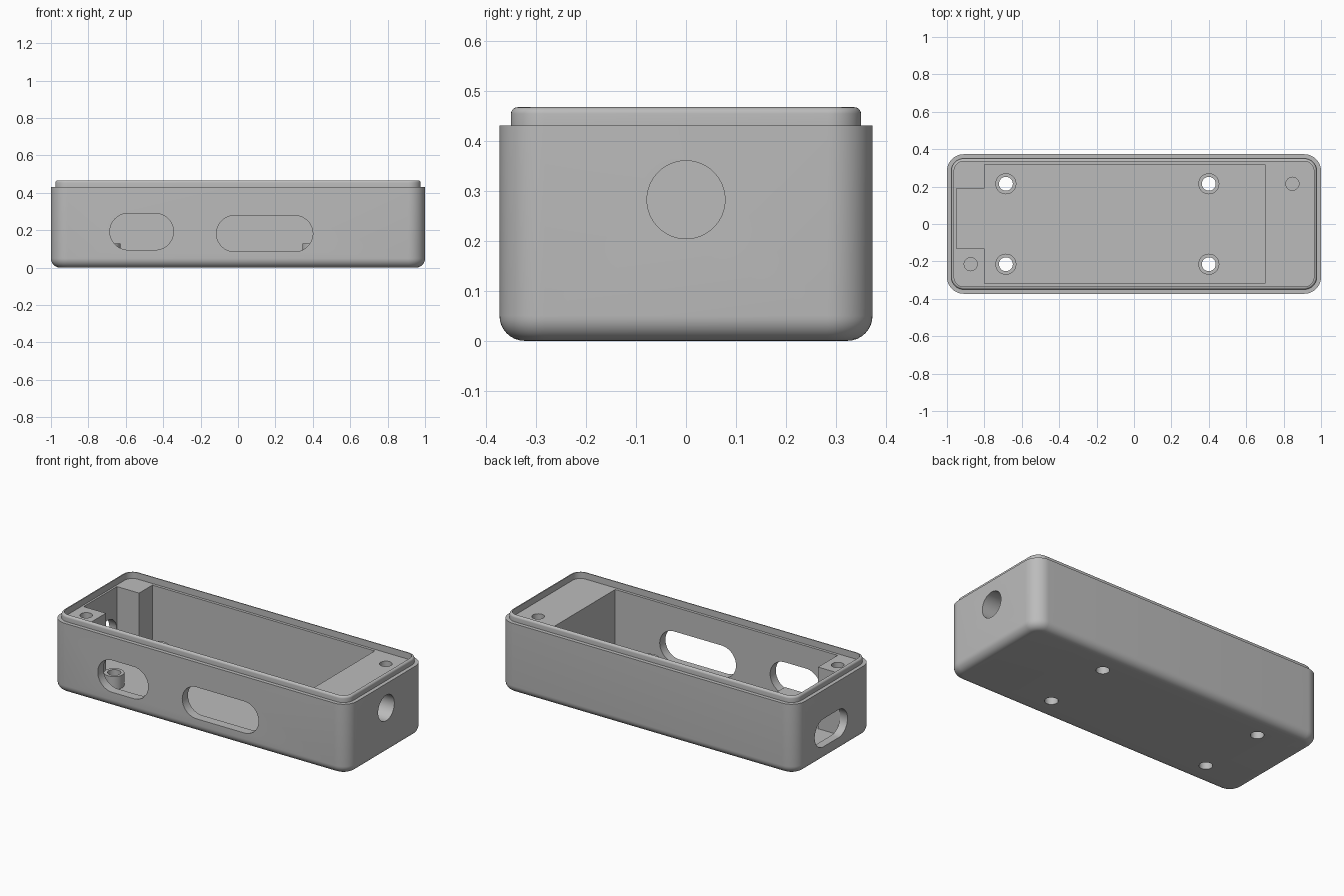
import bpy, bmesh, math
from mathutils import Matrix, Vector

cube = bpy.data.objects.get("Cube")
if cube:
    bpy.data.objects.remove(cube)

grey = bpy.data.materials.new("plain_grey")
grey.use_nodes = True
grey.diffuse_color = (0.5, 0.5, 0.5, 1)
grey.node_tree.nodes["Principled BSDF"].inputs["Base Color"].default_value = (0.5, 0.5, 0.5, 1)


def loft(name, rings, segs=12, axis="Z", center=(0, 0, 0)):
    """Stack rounded rectangles (half x, half y, radius, z) into a closed solid."""
    bm = bmesh.new()
    loops = []
    for hx, hy, r, z in rings:
        loop = []
        for q, (sx, sy) in enumerate([(1, 1), (-1, 1), (-1, -1), (1, -1)]):
            for i in range(segs + 1):
                a = (q + i / segs) * math.pi / 2
                loop.append(bm.verts.new((sx * (hx - r) + r * math.cos(a),
                                          sy * (hy - r) + r * math.sin(a), z)))
        loops.append(loop)
    n = len(loops[0])
    for lo, hi in zip(loops, loops[1:]):
        for i in range(n):
            j = (i + 1) % n
            bm.faces.new((lo[i], lo[j], hi[j], hi[i]))
    bm.faces.new(loops[0][::-1])
    bm.faces.new(loops[-1])
    bmesh.ops.remove_doubles(bm, verts=bm.verts[:], dist=1e-5)
    turn = {"Z": Matrix(), "Y": Matrix.Rotation(math.pi / 2, 4, "X"),
            "X": Matrix.Rotation(math.pi / 2, 4, "Y")}[axis]
    bmesh.ops.transform(bm, matrix=Matrix.Translation(Vector(center)) @ turn, verts=bm.verts[:])
    bmesh.ops.recalc_face_normals(bm, faces=bm.faces[:])
    return finish(bm, name)


def box(name, lo, hi):
    bm = bmesh.new()
    bmesh.ops.create_cube(bm, size=1)
    for v in bm.verts:
        v.co = [a if c < 0 else b for c, a, b in zip(v.co, lo, hi)]
    return finish(bm, name)


def finish(bm, name):
    mesh = bpy.data.meshes.new(name)
    bm.to_mesh(mesh)
    bm.free()
    mesh.materials.append(grey)
    ob = bpy.data.objects.new(name, mesh)
    bpy.context.collection.objects.link(ob)
    return ob


def slot(name, half_x, half_y, depth, axis, center):
    r = min(half_x, half_y)
    return loft(name, [(half_x, half_y, r, -depth / 2), (half_x, half_y, r, depth / 2)],
                16, axis, center)


def combine(target, tool, operation="DIFFERENCE"):
    tool.hide_render = True
    mod = target.modifiers.new("cut", "BOOLEAN")
    mod.operation, mod.solver, mod.object = operation, "EXACT", tool
    bpy.context.view_layer.objects.active = target
    bpy.ops.object.modifier_apply(modifier=mod.name)
    bpy.data.objects.remove(tool)


# Outer shell: rounded bottom, stepped rim with a thin lip, shallow tray on top
RIM, TOP, FILLET, LIP = 0.43, 0.467, 0.05, 0.013
profile = []
for i in range(9):
    a = i / 8 * math.pi / 2
    profile.append((FILLET * (1 - math.sin(a)), FILLET * (1 - math.cos(a))))
profile += [(0, RIM), (0.023, RIM)]
for i in range(6):
    a = i / 5 * math.pi / 2
    profile.append((0.023 + LIP * (1 - math.cos(a)), TOP - LIP * (1 - math.sin(a))))
profile += [(0.038, TOP), (0.038, RIM - 0.002)]
case = loft("enclosure_body", [(1 - d, 0.373 - d, 0.09 - d, z) for d, z in profile])

# Main cavity and the end notch
FLOOR = 0.052
combine(case, box("cavity", (-0.8, -0.318, FLOOR), (0.7, 0.318, 0.6)))
combine(case, box("notch", (-0.95, -0.13, FLOOR), (-0.7, 0.19, 0.6)))

# Board standoffs with bores through the floor
posts = [(x, y) for x in (-0.685, 0.4) for y in (-0.215, 0.215)]
for x, y in posts:
    combine(case, slot("standoff", 0.056, 0.056, 0.1, "Z", (x, y, 0.08)), "UNION")
for x, y in posts:
    combine(case, slot("bore", 0.037, 0.037, 0.4, "Z", (x, y, 0.1)))

# Blind lid screw holes in the end blocks
for x, y in [(-0.873, -0.215), (0.847, 0.215)]:
    combine(case, slot("screw_hole", 0.035, 0.035, 0.4, "Z", (x, y, 0.42)))

# Front slots, end slot and the blind round socket
combine(case, slot("front_slot", 0.17, 0.0975, 0.2, "Y", (-0.515, -0.4, 0.1925)))
combine(case, slot("front_slot", 0.2575, 0.0965, 0.2, "Y", (0.1425, -0.4, 0.182)))
combine(case, slot("end_slot", 0.085, 0.158, 0.2, "X", (-1.0, 0.03, 0.17)))
combine(case, slot("socket", 0.078, 0.078, 0.4, "X", (1.0, 0, 0.282)))

# Smooth the fillets, keep the edges crisp
bpy.ops.object.select_all(action="DESELECT")
case.select_set(True)
bpy.context.view_layer.objects.active = case
bpy.ops.object.shade_smooth_by_angle(angle=math.radians(30))
